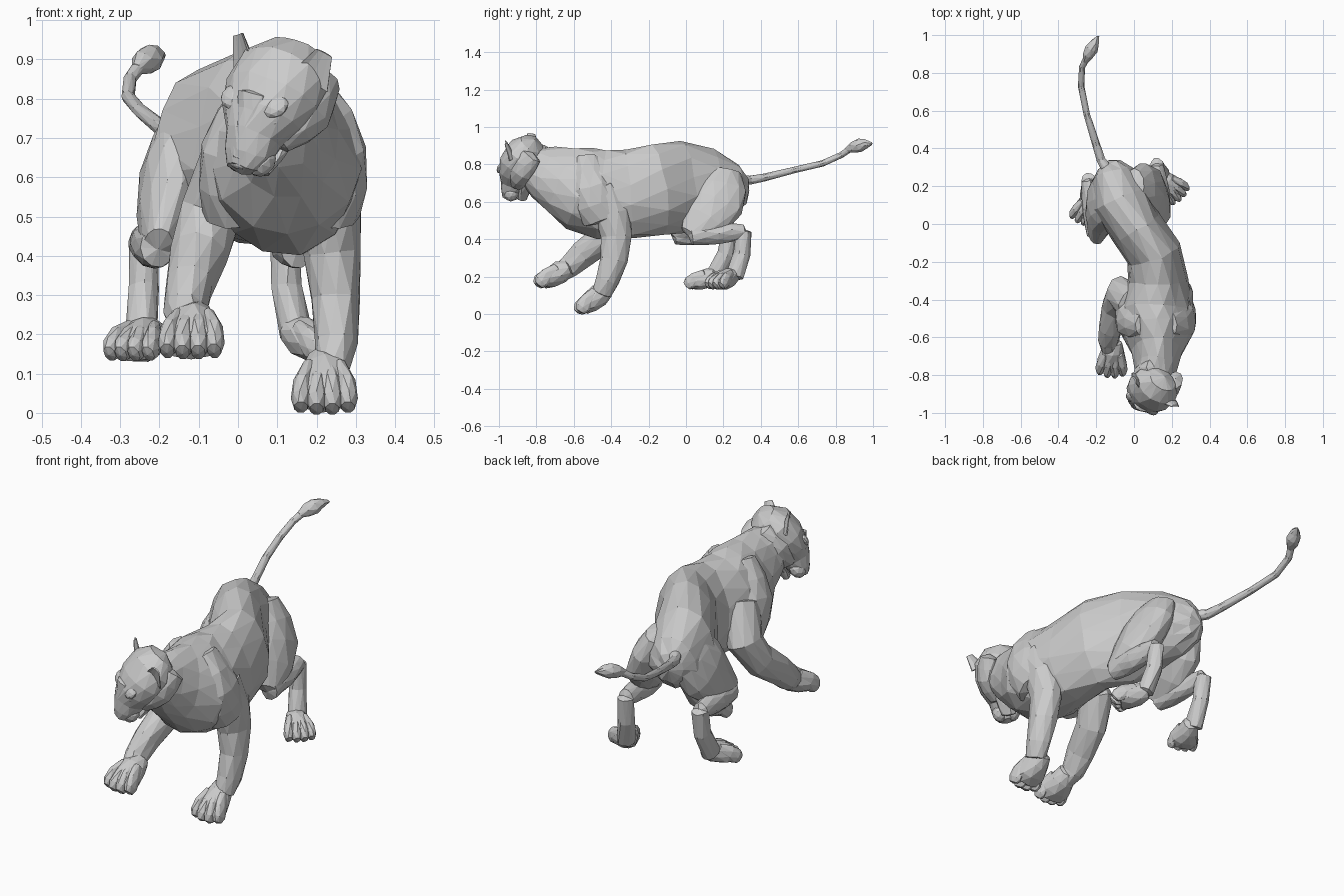
import bpy, bmesh, math, random
from mathutils import Vector, Matrix

random.seed(4)
old = bpy.data.objects.get("Cube")
if old:
    bpy.data.objects.remove(old)

# One flat grey for the whole animal
grey = bpy.data.materials.new("warm_grey")
grey.use_nodes = True
COLOUR = (.6, .6, .6, 1)
grey.diffuse_color = COLOUR
grey.node_tree.nodes["Principled BSDF"].inputs["Base Color"].default_value = COLOUR


def finish(name, bm, matrix):
    bm.transform(matrix)
    bmesh.ops.recalc_face_normals(bm, faces=bm.faces)
    mesh = bpy.data.meshes.new(name)
    bm.to_mesh(mesh)
    bm.free()
    mesh.materials.append(grey)
    bpy.context.collection.objects.link(bpy.data.objects.new(name, mesh))


def loft(name, centres, widths, heights, sides=10, jitter=.003, matrix=Matrix(), egg=0):
    """Skin oval rings along a path with flat, slightly irregular triangles."""
    bm = bmesh.new()
    pts = [Vector(c) for c in centres]
    last = len(pts) - 1
    span = pts[last] - pts[0]
    up = Vector((0, 1, 0)) if abs(span.z) > abs(span.y) else Vector((0, 0, 1))
    rings = []
    for i, (centre, width, height) in enumerate(zip(pts, widths, heights)):
        tangent = (pts[min(i + 1, last)] - pts[max(i - 1, 0)]).normalized()
        side = tangent.cross(up).normalized()
        over = side.cross(tangent)
        ring = []
        for k in range(sides):
            angle = math.tau * (k + (i % 2) / 2) / sides
            across = width * math.cos(angle) * (1 - egg * math.sin(angle))
            point = centre + side * across + over * height * math.sin(angle)
            noise = [random.uniform(-jitter, jitter) for axis in range(3)]
            ring.append(bm.verts.new(point + Vector(noise)))
        rings.append(ring)
    for i, (a, b) in enumerate(zip(rings, rings[1:])):
        for k in range(sides):
            n = (k + 1) % sides
            if i % 2:
                bm.faces.new((a[k], a[n], b[n]))
                bm.faces.new((a[k], b[n], b[k]))
            else:
                bm.faces.new((a[k], a[n], b[k]))
                bm.faces.new((a[n], b[n], b[k]))
    for end, inner in ((0, 1), (last, last - 1)):
        outward = (pts[end] - pts[inner]).normalized()
        tip = bm.verts.new(pts[end] + outward * min(widths[end], heights[end]) * .4)
        for k in range(sides):
            bm.faces.new((rings[end][k], rings[end][(k + 1) % sides], tip))
    finish(name, bm, matrix)


def limb(name, points, start, end, swell=0, depth=1, **options):
    """Loft whose thickness tapers from start to end, with a swollen middle."""
    widths = []
    for i in range(len(points)):
        t = i / (len(points) - 1)
        widths.append(start + (end - start) * t + swell * math.sin(math.pi * t))
    loft(name, points, widths, [w * depth for w in widths], **options)


def between(a, b, bow=(0, 0, 0)):
    """Five points from a to b, bowed sideways in the middle."""
    a, b, bow = Vector(a), Vector(b), Vector(bow)
    return [a.lerp(b, i / 4) + bow * math.sin(math.pi * i / 4) for i in range(5)]


def centred(name, profile, matrix, **options):
    """Loft on the local x = 0 plane from (y, z, width, height) rows."""
    loft(name, [(0, y, z) for y, z, w, h in profile], [row[2] for row in profile],
         [row[3] for row in profile], matrix=matrix, **options)


def blob(name, centre, size, matrix):
    bm = bmesh.new()
    bmesh.ops.create_icosphere(bm, subdivisions=2, radius=1)
    place = Matrix.Translation(centre) @ Matrix.Diagonal((*size, 1))
    finish(name, bm, matrix @ place)


def paw(name, centre, heading, pitch, scale=1):
    """Broad palm with four fanned toes; local -y is the toe direction."""
    place = (Matrix.Translation(centre) @ Matrix.Rotation(math.radians(heading), 4, 'Z')
             @ Matrix.Rotation(math.radians(pitch), 4, 'X') @ Matrix.Scale(scale, 4))
    centred(name + "_palm", [(.09, .025, .045, .045), (.04, .015, .06, .06),
                             (-.02, 0, .077, .056), (-.065, -.01, .075, .04)], place)
    for i in range(4):
        fan = (i - 1.5) * .04
        reach = .105 - abs(fan) * .3
        limb(f"{name}_toe_{i + 1}",
             [(fan * .6, .03, .035), (fan * .9, -.03, .014),
              (fan, .02 - reach, -.008), (fan, -reach, -.022)],
             .02, .018, .008, 1.6, sides=8, jitter=0, matrix=place)


def hind_leg(label, hip, knee, hock, ankle, heel):
    """Thigh, shin and foot overlap at the knee and the hock."""
    limb(label + "_thigh", between(hip, knee, (0, .045, 0)), .06, .04, .04, 1.75, sides=12)
    limb(label + "_shin", between(knee, hock), .045, .036, .012, 1.1)
    limb(label + "_hind_foot", [hock, ankle, heel], .036, .042, 0, 1.15)


# Torso and neck follow the turned spine
spine = [(-.13, .315, .655), (-.11, .26, .66), (-.075, .13, .69), (.01, -.02, .68),
         (.105, -.16, .665), (.125, -.3, .64), (.115, -.45, .64), (.12, -.57, .67),
         (.125, -.67, .715), (.115, -.76, .755), (.11, -.84, .8)]
loft("torso", spine,
     [.06, .115, .15, .14, .15, .16, .19, .19, .135, .11, .095],
     [.08, .14, .195, .245, .245, .235, .24, .225, .185, .15, .1],
     sides=14, jitter=.006, egg=.1)

# Shoulder muscles lie flush with the chest
for label, s in (("left", 1), ("right", -1)):
    limb(label + "_shoulder",
         between((.12 + s * .07, -.53, .83), (.115 + s * .13, -.45, .51), (s * .04, -.02, 0)),
         .045, .07, .015, 1.5, jitter=.005)

# Forelegs
limb("left_foreleg", [(.22, -.46, .66), (.235, -.39, .53), (.24, -.375, .41),
                      (.25, -.385, .29), (.25, -.42, .18), (.24, -.45, .11)],
     .09, .045, 0, 1.2)
paw("left_forepaw", (.22, -.495, .07), 0, 24)
limb("right_foreleg", [(0, -.43, .66), (-.07, -.37, .51), (-.1, -.44, .405),
                       (-.125, -.55, .32), (-.135, -.62, .255), (-.125, -.67, .22)],
     .09, .045, 0, 1.15)
paw("right_forepaw", (-.115, -.705, .2), -4, 14)

# Hind legs
hind_leg("left", (0, .19, .76), (.15, .03, .42), (.12, .31, .44), (.125, .3, .32), (.15, .26, .2))
paw("left_hind_paw", (.19, .205, .178), 45, 6, .88)
hind_leg("right", (-.12, .19, .76), (-.205, -.06, .42), (-.24, .23, .44),
         (-.24, .21, .32), (-.245, .15, .2))
paw("right_hind_paw", (-.25, .092, .178), -22, 6, .88)

# Tail with a pointed tuft
limb("tail", [(-.13, .27, .72), (-.175, .34, .715), (-.2, .42, .73), (-.25, .58, .77),
              (-.28, .73, .805), (-.275, .83, .85), (-.25, .88, .885)],
     .03, .018, -.006, sides=8, jitter=0)
limb("tail_tuft", between((-.26, .86, .875), (-.19, .995, .91), (0, 0, .01)),
     .015, .004, .024, 1.1, sides=8)

# Head: local x is its left, -y its nose, z its crown
forward = Vector((-.42, -.38, -.8)).normalized()
left = Vector((.8, -.54, -.2))
left = (left - forward * left.dot(forward)).normalized()
axes = Matrix((left, -forward, forward.cross(left))).transposed().to_4x4()
head = Matrix.Translation((.093, -.88, .815)) @ axes @ Matrix.Scale(1.1, 4)
centred("skull", [(.115, -.01, .07, .06), (.06, 0, .115, .09), (-.01, 0, .12, .095),
                  (-.07, 0, .1, .08), (-.12, -.01, .066, .066),
                  (-.165, -.02, .056, .05), (-.195, -.03, .04, .036)], head, sides=14)
limb("lower_jaw", between((0, 0, -.075), (0, -.165, -.09)), .08, .03, 0, .5, matrix=head)
blob("nose", (0, -.195, -.008), (.026, .014, .014), head)
limb("nose_bridge", between((0, -.05, .07), (0, -.188, 0)), .04, .024, 0, .7, matrix=head)
for label, s in (("left", 1), ("right", -1)):
    # Cheek ruff tapers back toward the neck
    limb(label + "_cheek", between((s * .06, .09, -.06), (s * .045, -.1, -.05), (s * .02, 0, 0)),
         .04, .025, .015, 1.3, matrix=head)
    blob(label + "_whisker_pad", (s * .028, -.16, -.038), (.034, .04, .034), head)
    blob(label + "_brow", (s * .055, -.06, .055), (.036, .034, .018), head)
    blob(label + "_eye", (s * .06, -.092, .036), (.014, .011, .008), head)
    # Cupped ear: a cone with its front face pushed in
    bm = bmesh.new()
    bmesh.ops.create_cone(bm, cap_ends=True, segments=10, radius1=.05, radius2=.022, depth=.08)
    bm.transform(Matrix.Diagonal((1, .6, 1, 1)))
    for v in bm.verts:
        if v.co.y < -.004:
            v.co.y *= -.4
    tilt = Matrix.Rotation(s * .6, 4, 'Y') @ Matrix.Rotation(-.9, 4, 'X')
    finish(label + "_ear", bm, head @ Matrix.Translation((s * .108, .06, .05)) @ tilt)
